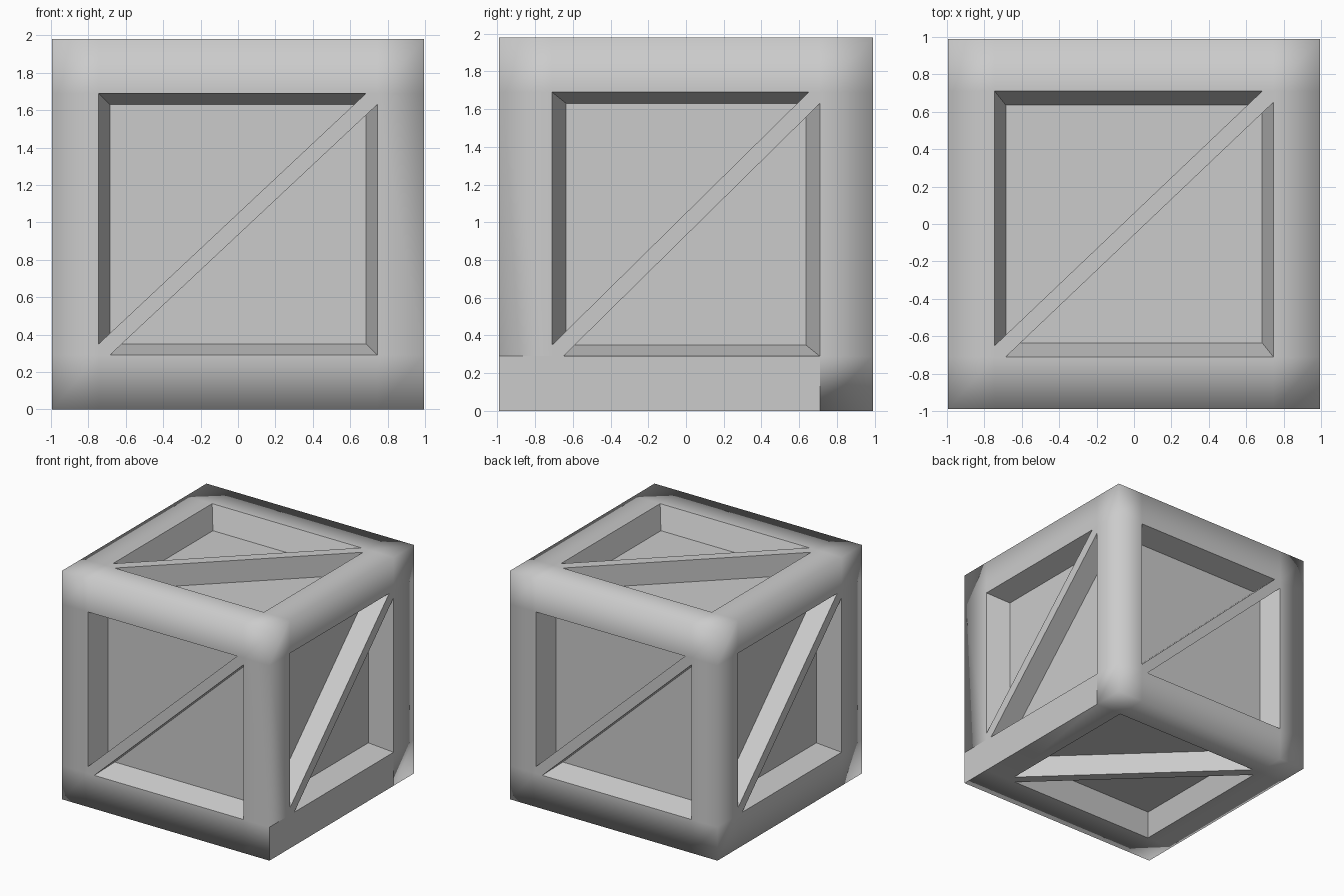
import bpy, bmesh
from mathutils import Vector

if "Cube" in bpy.data.objects:
    bpy.data.objects.remove(bpy.data.objects["Cube"])

HALF = Vector((0.995, 0.99, 0.99))     # half size of the crate
OPEN = Vector((0.745, 0.71, 0.70))     # half size of the recess openings
INSET = Vector((0.06, 0.075, 0.06))    # slope of the recess walls
DEPTH = 0.19                           # recess depth
BAR = 0.06                             # diagonal bar offset at the corners

X, Y, Z = Vector((1, 0, 0)), Vector((0, 1, 0)), Vector((0, 0, 1))
bm = bmesh.new()


def along(size, axis):
    return abs(size.dot(axis))


def crate_side(u, v, flat_sill=False):
    """One side: u is right and v is up when seen from outside."""
    n = u.cross(v)
    hu, hv, hn = (along(HALF, a) for a in (u, v, n))
    a, b = along(OPEN, u), along(OPEN, v)
    iu, iv = along(INSET, u), along(INSET, v)

    def face(pts, smooth=True):
        f = bm.faces.new([bm.verts.new(u * p[0] + v * p[1] + n * (hn - (p[2] if len(p) > 2 else 0)))
                          for p in pts])
        f.smooth = smooth
        return f

    # frame: half of it, then turned by 180 degrees
    for s in (1, -1):
        sm = not (flat_sill and s == 1)
        cells = [
            ([(-hu, -hv), (-a, -hv), (-a, -b), (-hu, -b)], sm),
            ([(-a, -hv), (a, -hv), (a, -b), (-a + BAR, -b), (-a, -b)], sm),
            ([(a, -hv), (hu, -hv), (hu, -b), (a, -b)], True),
            ([(a, -b), (hu, -b), (hu, b), (a, b), (a, b - BAR)], True),
        ]
        for pts, smooth in cells:
            face([(s * p, s * q) for p, q in pts], smooth)

        # triangular recess beside the bar, with sloped frame walls
        rim = [(-a + BAR, -b), (a, -b), (a, b - BAR)]
        k = (2 * b - BAR) / (2 * a - BAR)
        floor = [(-a + BAR + iv / k, -b + iv), (a - iu, -b + iv), (a - iu, b - BAR - iu * k)]
        rim = [(s * p, s * q, 0) for p, q in rim]
        floor = [(s * p, s * q, DEPTH) for p, q in floor]
        face(floor)
        for i in range(3):
            j = (i + 1) % 3
            face([rim[i], rim[j], floor[j], floor[i]])

    # diagonal bar front
    face([(-a, -b), (-a + BAR, -b), (a, b - BAR), (a, b), (a - BAR, b), (-a, -b + BAR)])


crate_side(X, Z)                    # front
crate_side(Y, Z, flat_sill=True)    # right
crate_side(-X, Z)                   # back
crate_side(-Y, Z)                   # left
crate_side(X, Y)                    # top
crate_side(-X, Y)                   # bottom

bmesh.ops.remove_doubles(bm, verts=bm.verts, dist=0.001)
bm.normal_update()

# keep recess edges crisp, let the outer edges shade round
for e in bm.edges:
    outer = all(sum(abs(abs(c) - h) < 0.001 for c, h in zip(v.co, HALF)) >= 2 for v in e.verts)
    if not outer and len(e.link_faces) == 2 and e.calc_face_angle() > 0.5:
        e.smooth = False

bmesh.ops.translate(bm, verts=bm.verts, vec=(0, 0, HALF.z))
mesh = bpy.data.meshes.new("crate")
bm.to_mesh(mesh)
bm.free()
crate = bpy.data.objects.new("crate", mesh)
bpy.context.collection.objects.link(crate)
